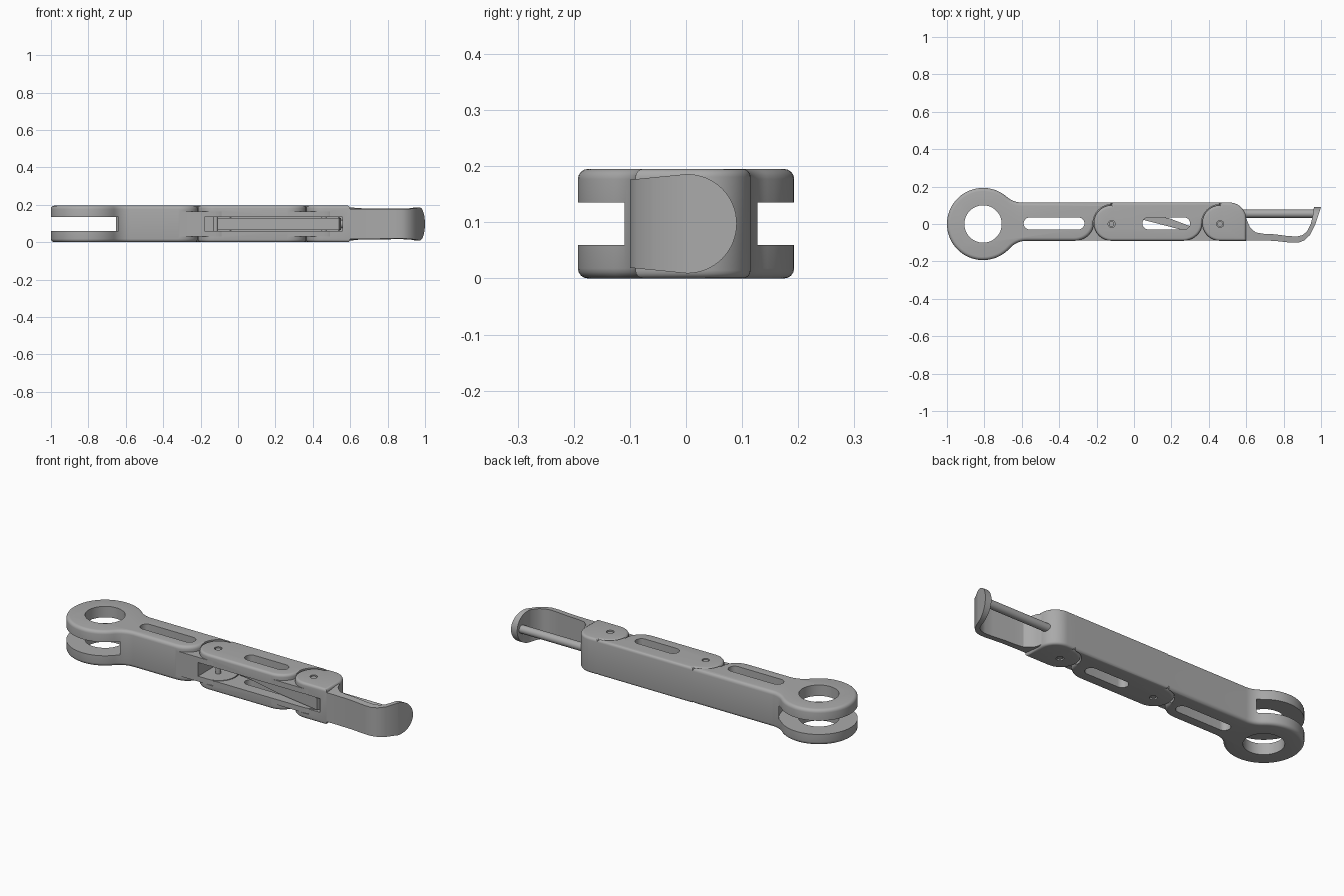
import bpy, bmesh
from math import cos, sin, pi, radians, atan2, sqrt
from mathutils import Vector

if "Cube" in bpy.data.objects:
    bpy.data.objects.remove(bpy.data.objects["Cube"], do_unlink=True)

H = 0.195           # finger height
MID = H / 2
FRONT, BACK = -0.09, 0.115
EAR = 0.03          # thickness of the overlapping hinge ears
PIVOT_Y, EAR_R = 0.005, 0.095
HINGE_1, HINGE_2 = -0.12, 0.46

metal = bpy.data.materials.new("brushed grey")
metal.use_nodes = True
grey = (0.4, 0.4, 0.4, 1)
metal.diffuse_color = grey
metal.node_tree.nodes["Principled BSDF"].inputs["Base Color"].default_value = grey


def arc(cx, cy, rx, a0, a1, n=14, ry=None):
    ry = ry or rx
    angles = [radians(a0 + (a1 - a0) * i / n) for i in range(n + 1)]
    return [(cx + rx * cos(a), cy + ry * sin(a)) for a in angles]


def prism(name, outline, z0, z1, bevel=0.0):
    """Extrude an xy outline, optionally rounding its rims."""
    bm = bmesh.new()
    base = bm.faces.new([bm.verts.new((x, y, z0)) for x, y in outline])
    top = bmesh.ops.extrude_face_region(bm, geom=[base])["geom"]
    bmesh.ops.translate(bm, verts=[v for v in top if isinstance(v, bmesh.types.BMVert)],
                        vec=Vector((0, 0, z1 - z0)))
    bmesh.ops.recalc_face_normals(bm, faces=bm.faces)
    if bevel:
        rims = [e for e in bm.edges if abs(e.verts[0].co.z - e.verts[1].co.z) < 1e-6]
        bmesh.ops.bevel(bm, geom=rims, offset=bevel, segments=4, profile=0.5,
                        affect='EDGES', clamp_overlap=False)
    mesh = bpy.data.meshes.new(name)
    bm.to_mesh(mesh)
    bm.free()
    mesh.materials.append(metal)
    ob = bpy.data.objects.new(name, mesh)
    bpy.context.collection.objects.link(ob)
    return ob


def box(x0, x1, y0, y1):
    return [(x0, y0), (x1, y0), (x1, y1), (x0, y1)]


def disc(x, y, r, n=48):
    return arc(x, y, r, 0, 360, n)[:-1]


def combine(ob, outline, z0, z1, op='DIFFERENCE'):
    """Cut or add a prism, then discard the helper."""
    tool = prism("helper", outline, z0, z1)
    tool.hide_render = True
    mod = ob.modifiers.new("combine", 'BOOLEAN')
    mod.operation, mod.solver, mod.object = op, 'EXACT', tool
    bpy.context.view_layer.objects.active = ob
    bpy.ops.object.modifier_apply(modifier=mod.name)
    bpy.data.objects.remove(tool, do_unlink=True)


def smooth(ob):
    bpy.ops.object.select_all(action='DESELECT')
    ob.select_set(True)
    bpy.context.view_layer.objects.active = ob
    bpy.ops.object.shade_smooth_by_angle(angle=radians(32))


def slot(ob, x0, x1, r=0.032):
    combine(ob, arc(x0 + r, 0.003, r, 90, 270) + arc(x1 - r, 0.003, r, -90, 90), -1, 1)


def socket_end(px):
    """Outline of a link's far end, from the front edge round to the back."""
    corner = arc(px - 0.2, PIVOT_Y, 0.105, -90, 0, 12, EAR_R)
    return corner + [(px, PIVOT_Y), (px, BACK)]


def add_core(ob, px):
    """Clear the ear recesses and add the inner knuckle."""
    for z0, z1 in ((-0.1, EAR), (H - EAR, 0.3)):
        combine(ob, disc(px, PIVOT_Y, EAR_R + 0.004), z0, z1)
    y0, y1 = FRONT + 0.0005, BACK - 0.0005
    knuckle = ([(px - 0.22, y1), (px - 0.22, y0), (px, y0)]
               + arc(px, PIVOT_Y, EAR_R - 0.001, -88, 88, 24) + [(px, y1)])
    combine(ob, knuckle, EAR + 0.001, H - EAR - 0.001, 'UNION')


def cavity(ob, x0, x1):
    combine(ob, box(x0, x1, -1, 0.06), 0.06, H - 0.06)


def clear_ears(ob, px):
    combine(ob, disc(px, PIVOT_Y, EAR_R + 0.005), EAR, H - EAR)


# Base link: forked mounting ring blended into the body
RX, RR, F = -0.807, 0.193, 0.12


def fillet(edge, side):
    cy = edge + side * F
    dx = sqrt((RR + F) ** 2 - cy ** 2)
    return RX + dx, cy, math_deg(atan2(cy, dx))


def math_deg(a):
    return a * 180 / pi


bx, by, ba = fillet(BACK, 1)
fx, fy, fa = fillet(FRONT, -1)
outline = (arc(bx, by, F, 270, 180 + ba, 10)
           + arc(RX, 0, RR, ba, 360 + fa, 48)[1:]
           + arc(fx, fy, F, 180 + fa, 90, 10)[1:]
           + socket_end(HINGE_1))
base_link = prism("base_link", outline, 0, H, 0.018)
add_core(base_link, HINGE_1)
combine(base_link, disc(RX, 0, 0.1), -1, 1)
combine(base_link, disc(RX, 0, 0.2), 0.06, 0.135)
slot(base_link, -0.59, -0.265)
cavity(base_link, -0.18, 0.2)

# Middle link: ears over the first hinge, socket for the second
outline = ([(HINGE_1, BACK)] + arc(HINGE_1, PIVOT_Y, EAR_R, 90, 270, 24)
           + socket_end(HINGE_2))
middle_link = prism("middle_link", outline, 0, H, 0.014)
clear_ears(middle_link, HINGE_1)
add_core(middle_link, HINGE_2)
slot(middle_link, 0.045, 0.3)
cavity(middle_link, -0.3, 0.7)

# Fingertip knuckle
outline = ([(HINGE_2, BACK)] + arc(HINGE_2, PIVOT_Y, EAR_R, 90, 270, 24)
           + [(0.6, FRONT)] + arc(0.51, 0.025, 0.09, 0, 90))
tip_knuckle = prism("tip_knuckle", outline, 0, H, 0.014)
clear_ears(tip_knuckle, HINGE_2)
cavity(tip_knuckle, 0.3, 0.56)

# Curved claw, trimmed to a rounded end
claw_outline = [(0.57, -0.088), (0.64, -0.087), (0.75, -0.09), (0.84, -0.1), (0.88, -0.1),
                (0.91, -0.088), (0.94, -0.06), (0.97, 0), (0.985, 0.045), (1, 0.092),
                (0.963, 0.098), (0.957, 0.05), (0.945, 0), (0.925, -0.04), (0.9, -0.06),
                (0.87, -0.067), (0.82, -0.064), (0.75, -0.055), (0.69, -0.052),
                (0.65, -0.045), (0.62, -0.018), (0.6, 0.03), (0.57, 0.04)]
claw = prism("claw", claw_outline, 0, H)
trim = prism("helper", [(-0.0775, -0.11), (0.0775, -0.11)] + arc(0, 0.002, 0.0885, 0, 180, 32),
             0.5, 1.1)
for v in trim.data.vertices:        # turn the trim shape to run along x
    v.co = Vector((v.co.z, v.co.y, MID + v.co.x))
trim.data.flip_normals()
mod = claw.modifiers.new("trim", 'BOOLEAN')
mod.operation, mod.solver, mod.object = 'INTERSECT', 'EXACT', trim
bpy.context.view_layer.objects.active = claw
bpy.ops.object.modifier_apply(modifier=mod.name)
bpy.data.objects.remove(trim, do_unlink=True)

# Coupling bar running diagonally through the middle link
coupling_bar = prism("coupling_bar", [(-0.1, 0.085), (-0.11, 0.045), (0.05, 0.022),
                                      (0.27, -0.035), (0.54, -0.085), (0.55, -0.06),
                                      (0.3, -0.012), (0.19, 0.03)], 0.065, 0.13)

# Round rod between knuckle and claw
rod = prism("tip_rod", disc(0, 0, 0.022, 24), 0.54, 0.965)
for v in rod.data.vertices:
    v.co = Vector((v.co.z, v.co.y + 0.055, MID + v.co.x))
rod.data.flip_normals()

# Hinge pins, sunk slightly into the ears
pins = []
for name, px in (("first", HINGE_1), ("second", HINGE_2)):
    for ob in (middle_link if px == HINGE_1 else tip_knuckle,):
        combine(ob, disc(px, 0, 0.019, 24), -1, 1)
    pins.append(prism(name + "_hinge_pin", disc(px, 0, 0.014, 24), 0.004, H - 0.004))

for ob in [base_link, middle_link, tip_knuckle, claw, coupling_bar, rod] + pins:
    smooth(ob)
